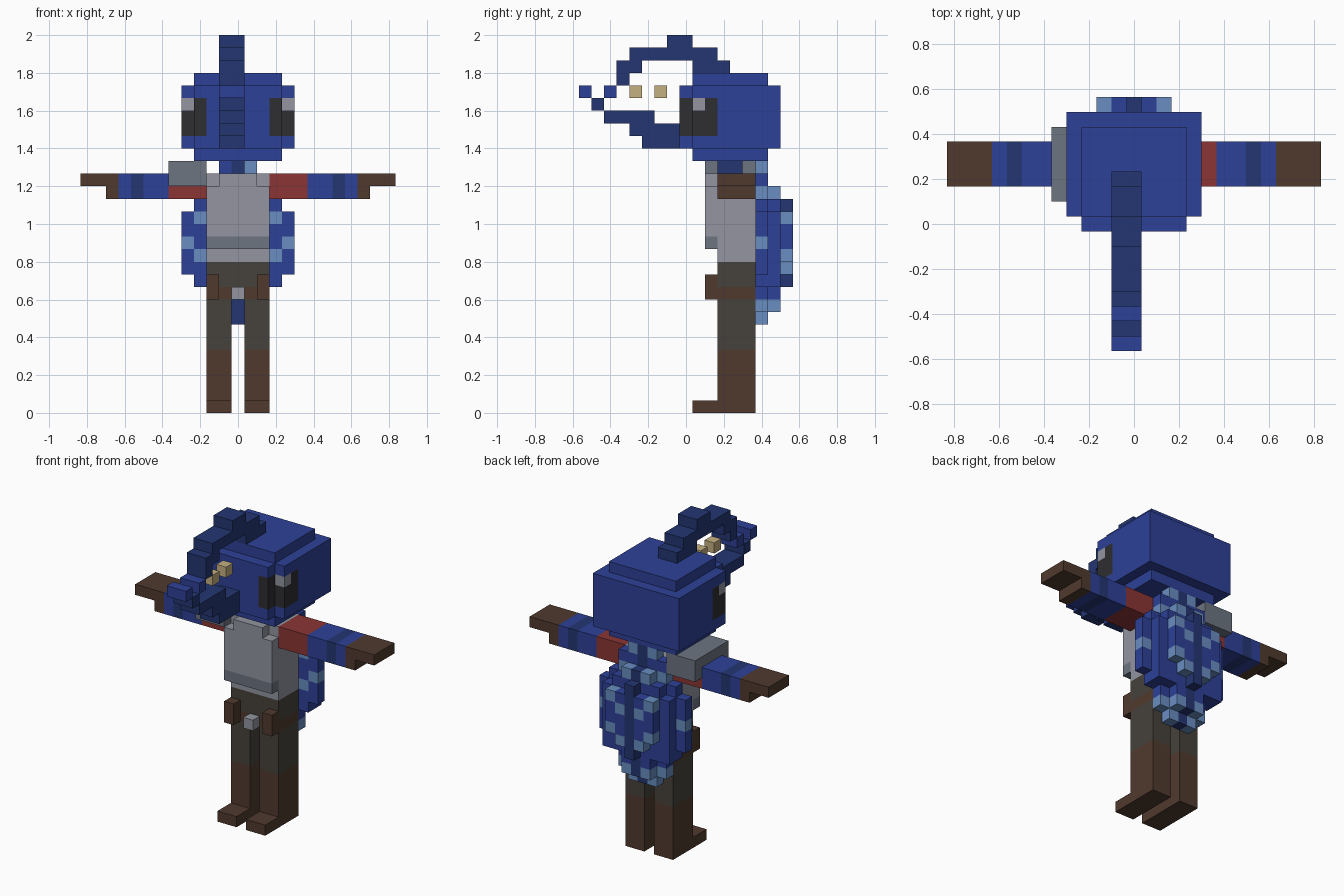
import bpy, bmesh
from mathutils import Vector

cube = bpy.data.objects.get("Cube")
if cube:
    bpy.data.objects.remove(cube, do_unlink=True)

U = 1 / 15  # size of one block


def linear(v):
    v /= 255
    return v / 12.92 if v <= 0.04045 else ((v + 0.055) / 1.055) ** 2.4


def material(name, *rgb):
    m = bpy.data.materials.new(name)
    m.use_nodes = True
    col = [linear(v) for v in rgb] + [1]
    m.diffuse_color = col
    m.node_tree.nodes["Principled BSDF"].inputs["Base Color"].default_value = col
    return m


BLUE = material("blue", 45, 65, 151)
NAVY = material("navy", 36, 54, 114)
SKY = material("sky_blue", 104, 141, 192)
RED = material("red", 138, 53, 52)
GREY = material("light_grey", 147, 149, 160)
STEEL = material("steel_grey", 109, 117, 129)
BROWN = material("brown", 80, 58, 46)
PANTS = material("dark_olive", 70, 66, 60)
BLACK = material("charcoal", 46, 46, 50)
TAN = material("tan", 197, 177, 130)


def box(cells, colour, x, y, z):
    """Fill an inclusive range of blocks; later boxes override earlier ones."""
    for i in range(min(x), max(x) + 1):
        for j in range(y[0], y[1] + 1):
            for k in range(z[0], z[1] + 1):
                cells[i, j, k] = colour


def build(name, cells):
    """Turn filled blocks into one outer skin with merged flat faces."""
    mesh = bpy.data.meshes.new(name)
    mats = list(dict.fromkeys(cells.values()))
    for m in mats:
        mesh.materials.append(m)
    bm = bmesh.new()
    verts = {}
    for cell, colour in cells.items():
        centre = Vector(cell) + Vector((0, 0, 0.5))
        for axis in range(3):
            for s in (-1, 1):
                n = Vector((0, 0, 0))
                n[axis] = s
                if tuple(int(c + d) for c, d in zip(cell, n)) in cells:
                    continue
                a = Vector((0, 0, 0))
                a[(axis + 1) % 3] = 1
                b = n.cross(a)
                ring = []
                for p, q in ((-1, -1), (1, -1), (1, 1), (-1, 1)):
                    co = tuple(centre + (n + a * p + b * q) / 2)
                    if co not in verts:
                        verts[co] = bm.verts.new(Vector(co) * U)
                    ring.append(verts[co])
                bm.faces.new(ring).material_index = mats.index(colour)
    bmesh.ops.dissolve_limit(bm, angle_limit=0.01, verts=bm.verts[:],
                             edges=bm.edges[:], delimit={'MATERIAL'})
    bm.to_mesh(mesh)
    bm.free()
    bpy.context.collection.objects.link(bpy.data.objects.new(name, mesh))


def part(name, *boxes):
    cells = {}
    for b in boxes:
        box(cells, *b)
    build(name, cells)


# Limbs, mirrored
for side, s in (("left", 1), ("right", -1)):
    leg = (s, s * 2)
    part(side + "_leg",
         (PANTS, leg, (3, 5), (5, 8)),
         (BROWN, leg, (3, 5), (0, 4)),
         (BROWN, leg, (1, 2), (0, 0)))
    part(side + "_arm",
         (RED, (s * 3, s * 5), (3, 5), (17, 18)),
         (BLUE, (s * 6, s * 9), (3, 5), (17, 18)),
         (NAVY, (s * 8, s * 8), (3, 5), (17, 18)),
         (BROWN, (s * 10, s * 12), (3, 5), (18, 18)),
         (BROWN, (s * 10, s * 10), (3, 5), (17, 17)))
    part(side + "_pouch", (BROWN, (s * 2, s * 2), (2, 2), (9, 10)))

# Body
part("hips",
     (PANTS, (-2, 2), (3, 5), (10, 11)),
     (BROWN, (-2, 2), (3, 5), (9, 9)))
part("buckle", (GREY, (0, 0), (2, 2), (9, 9)))
part("torso",
     (GREY, (-2, 2), (3, 5), (12, 18)),
     (GREY, (-2, 2), (2, 2), (14, 17)),
     (GREY, (-1, 1), (2, 2), (18, 18)),
     (STEEL, (-2, 2), (2, 2), (13, 13)))
part("shoulder_pad", (STEEL, (-5, -3), (2, 6), (18, 19)))
part("neck", (BLUE, (-1, -1), (3, 4), (19, 19)),
     (NAVY, (0, 0), (3, 4), (19, 19)))

# Head with eyes wrapped around the front corners
head = [(BLUE, (-3, 3), (1, 6), (20, 26)),
        (BLUE, (-4, 4), (1, 7), (21, 25)),
        (BLUE, (-3, 3), (0, 0), (21, 25))]
for s in (1, -1):
    head += [(BLACK, (s * 3, s * 3), (0, 0), (22, 24)),
             (BLACK, (s * 4, s * 4), (1, 2), (22, 24)),
             (GREY, (s * 4, s * 4), (1, 1), (24, 24))]
part("head", *head)

# Curled crest and snout in front of the face
W = (-1, 0)
part("crest",
     (NAVY, W, (-1, 0), (29, 29)),
     (NAVY, W, (-4, 2), (28, 28)),
     (NAVY, W, (1, 3), (27, 27)),
     (NAVY, W, (-5, -4), (27, 27)),
     (NAVY, W, (-5, -5), (26, 26)),
     (BLUE, W, (-6, -6), (25, 25)))
part("snout",
     (NAVY, W, (-3, -1), (21, 21)),
     (NAVY, W, (-4, -1), (22, 22)),
     (NAVY, W, (-6, -3), (23, 23)),
     (NAVY, W, (-7, -7), (24, 24)),
     (BLUE, W, (-8, -8), (25, 25)))
for name, y in (("front_bead", -4), ("rear_bead", -2)):
    part(name, (TAN, (0, 0), (y, y), (25, 25)))

# Back fin: three stacked layers of half widths per row, striped in a V
layers = ((6, 7, (1, 2, 2, 3, 4, 4, 4, 4, 4, 3, 2, 2, 1)),
          (7, 8, (1, 1, 3, 3, 3, 3, 3, 3, 2, 1)),
          (8, 10, (0, 1, 2, 2, 2, 2, 0)))
fin = {}
for y, base, widths in layers:
    for row, w in enumerate(widths):
        z = base + row
        for x in range(-w, w + 1):
            stripe = (z - abs(x) - (y > 6)) % 3 == 0
            if x == 0:
                fin[x, y, z] = NAVY
            elif stripe and not (y == 7 and abs(x) == 3):
                fin[x, y, z] = SKY
            else:
                fin[x, y, z] = BLUE
build("back_fin", fin)
